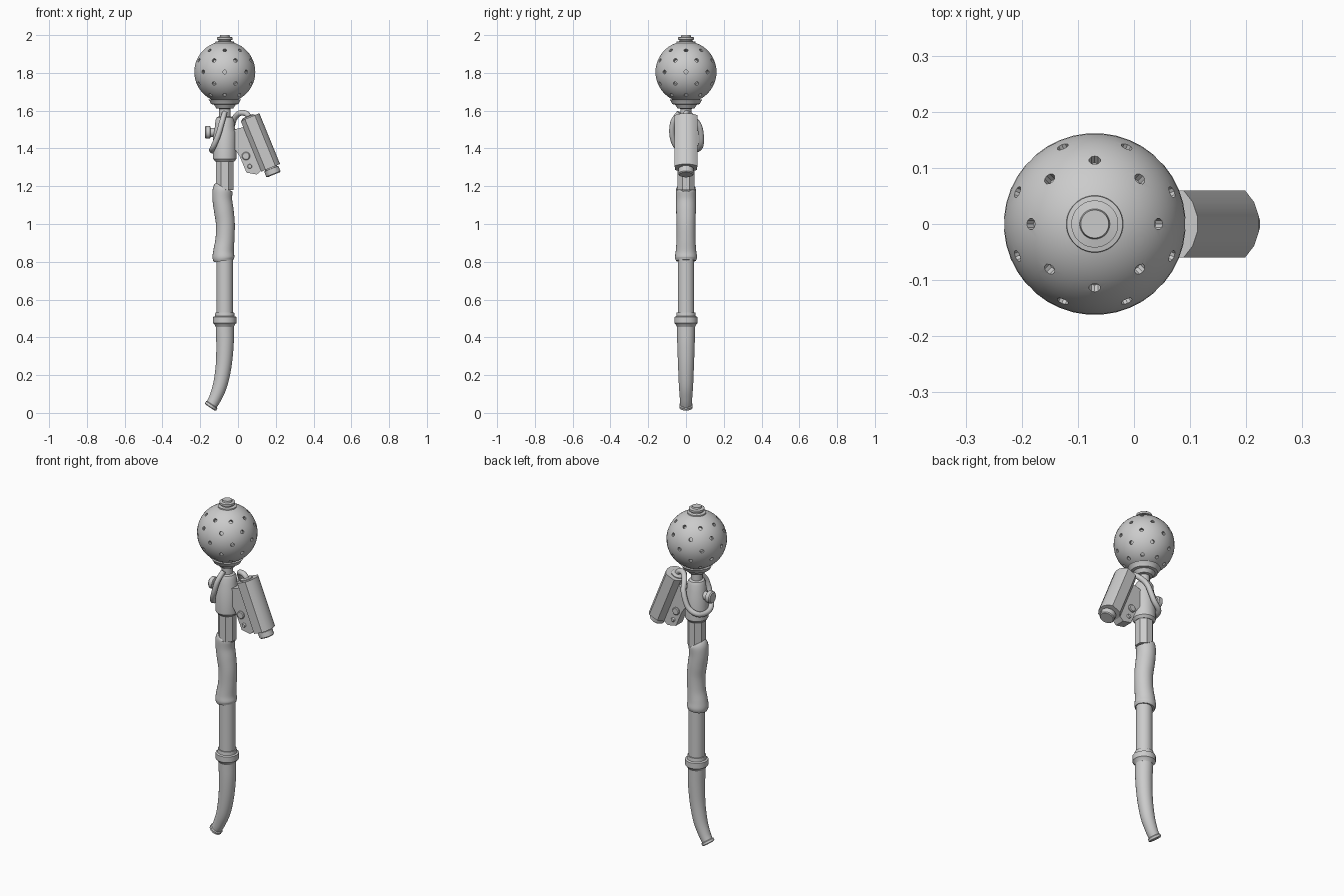
import bpy, bmesh, math
from mathutils import Vector, Matrix

cube = bpy.data.objects.get("Cube")
if cube:
    bpy.data.objects.remove(cube)

grey = bpy.data.materials.new("light_grey")
grey.use_nodes = True
COLOUR = (0.6, 0.6, 0.6, 1)
grey.diffuse_color = COLOUR
grey.node_tree.nodes["Principled BSDF"].inputs["Base Color"].default_value = COLOUR

AXIS = -0.07  # x of the main shaft
UP = Vector((0, 0, 1))


def finish(name, bm, smooth=True):
    bmesh.ops.recalc_face_normals(bm, faces=bm.faces)
    mesh = bpy.data.meshes.new(name)
    bm.to_mesh(mesh)
    bm.free()
    mesh.materials.append(grey)
    ob = bpy.data.objects.new(name, mesh)
    bpy.context.collection.objects.link(ob)
    if smooth:
        bpy.ops.object.select_all(action='DESELECT')
        ob.select_set(True)
        bpy.context.view_layer.objects.active = ob
        bpy.ops.object.shade_smooth_by_angle(angle=math.radians(32))
    return ob


def skin(bm, rings):
    for a, b in zip(rings, rings[1:]):
        for i in range(len(a)):
            j = (i + 1) % len(a)
            bm.faces.new((a[i], a[j], b[j], b[i]))
    bm.faces.new(rings[0])
    bm.faces.new(rings[-1])


def lathe(name, profile, sides=32, base=(AXIS, 0, 0), direction=UP):
    """Revolve (height, radius) pairs around a direction."""
    bm = bmesh.new()
    mat = Matrix.Translation(base) @ UP.rotation_difference(Vector(direction)).to_matrix().to_4x4()
    rings = []
    for h, r in profile:
        angles = [(i + 0.5) * math.tau / sides for i in range(sides)]
        rings.append([bm.verts.new(mat @ Vector((r * math.cos(a), r * math.sin(a), h))) for a in angles])
    skin(bm, rings)
    return finish(name, bm)


def sweep(name, points, sides=20, steps=6):
    """Round tube through (x, y, z, radius) points, smoothly interpolated."""
    p = [Vector(q) for q in points]
    p = [2 * p[0] - p[1]] + p + [2 * p[-1] - p[-2]]
    path = []
    for a, b, c, d in zip(p, p[1:], p[2:], p[3:]):
        for k in range(steps):
            t = k / steps
            path.append(0.5 * (2 * b + (c - a) * t + (2 * a - 5 * b + 4 * c - d) * t * t
                               + (3 * b - a - 3 * c + d) * t ** 3))
    path.append(p[-2])
    bm = bmesh.new()
    rings, side = [], None
    for i, q in enumerate(path):
        tangent = (path[min(i + 1, len(path) - 1)] - path[max(i - 1, 0)]).to_3d().normalized()
        if side is None:
            side = tangent.orthogonal()
        side = (side - tangent * side.dot(tangent)).normalized()
        other = tangent.cross(side)
        rings.append([bm.verts.new(q.to_3d() + q.w * (side * math.cos(a) + other * math.sin(a)))
                      for a in [k * math.tau / sides for k in range(sides)]])
    skin(bm, rings)
    return finish(name, bm)


def prism(name, outline, low, high, mat):
    """Extrude a flat outline along local z and place it with a matrix."""
    bm = bmesh.new()
    skin(bm, [[bm.verts.new(mat @ Vector((x, y, h))) for x, y in outline] for h in (low, high)])
    return finish(name, bm)


# perforated ball head
R, CZ = 0.162, 1.805
arc = [math.radians(-84 + 168 * i / 24) for i in range(25)]
ball = lathe("ball_head", [(CZ + R * math.sin(a), R * math.cos(a)) for a in arc], 40)

# cutter for the five staggered rings of holes
bm = bmesh.new()
for row, height in enumerate((0.115, 0.062, 0, -0.062, -0.122)):
    lift = math.asin(height / R)
    for i in range(8):
        turn = (i + 0.5 * (row % 2)) * math.tau / 8
        out = Vector((math.cos(turn) * math.cos(lift), math.sin(turn) * math.cos(lift), math.sin(lift)))
        mat = Matrix.Translation(Vector((AXIS, 0, CZ)) + out * R) @ out.to_track_quat('Z', 'Y').to_matrix().to_4x4()
        bmesh.ops.create_cone(bm, cap_ends=True, segments=10, radius1=0.0105, radius2=0.0105,
                              depth=0.036, matrix=mat)
holes = finish("hole_cutter", bm, False)
holes.hide_render = True
holes.hide_set(True)
cut = ball.modifiers.new("holes", 'BOOLEAN')
cut.operation = 'DIFFERENCE'
cut.solver = 'EXACT'
cut.object = holes
# bake the holes so that no helper remains
bpy.context.view_layer.objects.active = ball
bpy.ops.object.modifier_apply(modifier=cut.name)
bpy.data.objects.remove(holes)

# fittings above and below the ball
lathe("top_cap", [(1.95, 0.052), (1.965, 0.05), (1.968, 0.034), (1.974, 0.034), (1.976, 0.042),
                  (1.988, 0.042), (1.991, 0.027), (2.0, 0.025)])
lathe("ball_collar", [(1.66, 0.088), (1.65, 0.08), (1.635, 0.073), (1.632, 0.058), (1.612, 0.045), (1.61, 0.03)])
lathe("neck", [(1.54, 0.03), (1.62, 0.03)])

# head body and side knob
lathe("head_body", [(1.33, 0.05), (1.345, 0.062), (1.485, 0.062), (1.515, 0.052), (1.55, 0.05),
                    (1.565, 0.042), (1.57, 0.03)])
lathe("side_knob", [(0.03, 0.024), (0.075, 0.024), (0.078, 0.034), (0.1, 0.034), (0.106, 0.028)],
      20, (AXIS, 0, 1.485), (-1, 0, 0))

# shaft sections
lathe("faceted_shaft", [(1.18, 0.05), (1.335, 0.05)], 8)
lathe("lower_shaft", [(0.5, 0.044), (0.83, 0.044)], 24)
lathe("shaft_collar", [(0.455, 0.048), (0.47, 0.056), (0.475, 0.062), (0.508, 0.062), (0.512, 0.052),
                       (0.532, 0.05)])

# wavy hand grip
sweep("hand_grip", [(-0.075, 0, 1.195, 0.046), (-0.081, 0, 1.18, 0.053), (-0.083, 0, 1.13, 0.052),
                    (-0.075, 0, 1.07, 0.052), (-0.067, 0, 1.0, 0.05), (-0.069, 0, 0.92, 0.05),
                    (-0.076, 0, 0.86, 0.054), (-0.077, 0, 0.825, 0.058), (-0.075, 0, 0.805, 0.053)], 24)

# curved tail with end flange
sweep("curved_tail", [(-0.07, 0, 0.46, 0.048), (-0.069, 0, 0.36, 0.046), (-0.076, 0, 0.25, 0.042),
                      (-0.094, 0, 0.15, 0.038), (-0.12, 0, 0.08, 0.033), (-0.143, 0, 0.037, 0.03)], 24)
lathe("tail_flange", [(0, 0.031), (0.004, 0.036), (0.016, 0.036), (0.02, 0.03)], 24,
      (-0.137, 0, 0.045), (-0.56, 0, -0.83))

# tilted canister: flat sides with bowed inner and outer faces
tilt = Matrix.Translation((0.119, 0, 1.432)) @ Matrix.Rotation(math.radians(-22.2), 4, 'Y')
bow = [math.radians(-50 + 20 * i) for i in range(6)]
outer = [(-0.024 + 0.078 * math.cos(a), 0.078 * math.sin(a)) for a in bow]
outline = outer + [(-0.03, 0.059), (-0.054, 0.03), (-0.054, -0.03), (-0.03, -0.059)]
prism("canister", outline, -0.145, 0.145, tilt)
down = tilt.to_3x3() @ Vector((0, 0, -1))
lathe("canister_plug", [(0.14, 0.034), (0.15, 0.034), (0.151, 0.041), (0.18, 0.041), (0.185, 0.036)], 20,
      tilt.translation, down)
lathe("canister_inlet", [(0.14, 0.036), (0.15, 0.036), (0.154, 0.028)], 20,
      tilt @ Vector((-0.01, 0, 0)), -down)

# hinge bracket between body and canister
side_on = Matrix.Rotation(math.radians(90), 4, 'X')
bracket = [(-0.02, 1.5), (0.035, 1.515), (0.125, 1.285), (0.1, 1.262), (0.045, 1.272), (0.008, 1.36),
           (-0.02, 1.4)]
prism("hinge_bracket", bracket, -0.03, 0.03, side_on)
for name, x, z, r in (("hinge_pin", 0.042, 1.36, 0.022), ("clip_pin", 0.062, 1.305, 0.012)):
    lathe(name, [(-0.04, r * 0.8), (-0.036, r), (0.036, r), (0.04, r * 0.8)], 16, (x, 0, z), (0, 1, 0))

# hose looping round the body to the canister
sweep("hose", [(-0.07, -0.035, 1.59, 0.014), (-0.085, -0.068, 1.54, 0.015), (-0.105, -0.073, 1.47, 0.015),
               (-0.13, -0.05, 1.41, 0.015), (-0.138, 0, 1.39, 0.015), (-0.12, 0.06, 1.395, 0.015),
               (-0.07, 0.08, 1.43, 0.015), (-0.035, 0.073, 1.51, 0.015), (-0.018, 0.04, 1.56, 0.015),
               (0.01, 0.01, 1.587, 0.015), (0.045, 0, 1.583, 0.015), (0.066, 0, 1.55, 0.015)], 12, 5)
